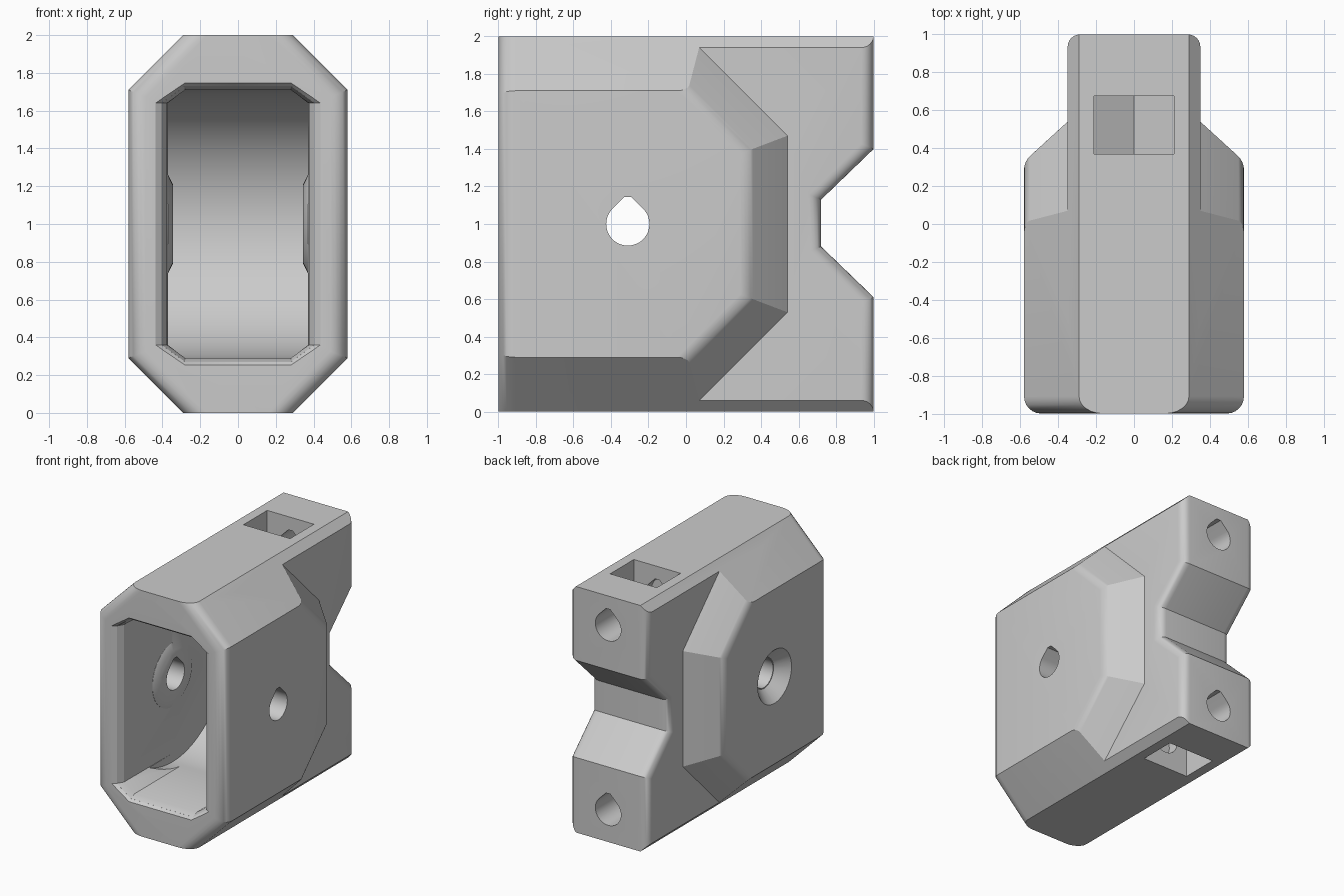
import bpy, bmesh
from math import sin, cos, pi, radians

cube = bpy.data.objects.get("Cube")
if cube:
    bpy.data.objects.remove(cube, do_unlink=True)

grey = bpy.data.materials.new("light grey plastic")
grey.use_nodes = True
grey.diffuse_color = (0.6, 0.6, 0.6, 1)
grey.node_tree.nodes["Principled BSDF"].inputs["Base Color"].default_value = grey.diffuse_color

AXLE_Y, AXLE_Z, POCKET_R = -0.31, 1.0, 0.71


def finish(name, bm):
    bmesh.ops.recalc_face_normals(bm, faces=bm.faces)
    mesh = bpy.data.meshes.new(name)
    bm.to_mesh(mesh)
    bm.free()
    mesh.materials.append(grey)
    ob = bpy.data.objects.new(name, mesh)
    bpy.context.collection.objects.link(ob)
    return ob


def hull_mesh(points):
    bm = bmesh.new()
    for p in points:
        bm.verts.new(p)
    res = bmesh.ops.convex_hull(bm, input=bm.verts)
    loose = [v for v in bm.verts if not v.link_faces]
    bmesh.ops.delete(bm, geom=loose, context='VERTS')
    bmesh.ops.dissolve_limit(bm, angle_limit=radians(0.5), verts=bm.verts, edges=bm.edges)
    return bm


def hull(name, points):
    return finish(name, hull_mesh(points))


def combine(target, tool, operation):
    mod = target.modifiers.new("combine", 'BOOLEAN')
    mod.operation, mod.object, mod.solver = operation, tool, 'EXACT'
    bpy.context.view_layer.objects.active = target
    bpy.ops.object.modifier_apply(modifier=mod.name)
    bpy.data.objects.remove(tool, do_unlink=True)


def octagon(y):
    half = [(0.29, 2), (0.58, 1.71), (0.58, 0.29), (0.29, 0)]
    return [(s * x, y, z) for s in (-1, 1) for x, z in half]


def circle(r, n=48):
    return [(r * cos(2 * pi * i / n), r * sin(2 * pi * i / n)) for i in range(n)]


def teardrop(r):
    # round hole with a clipped pointed top
    return circle(r) + [(-0.164 * r, 1.25 * r), (0.164 * r, 1.25 * r)]


def along_x(profile, x):
    return [(x, AXLE_Y + a, AXLE_Z + b) for a, b in profile]


# Main body with tapered cheeks
points = octagon(-1)
for sx in (-1, 1):
    for sz in (-1, 1):
        points.append((sx * 0.29, 0.07, 1 + sz))
        for x in (0.58, 0.30):
            t = (0.58 - x) / 0.23
            back, total, chamfer = 0.33 + 0.21 * t, 1.72 + 0.29 * t, 2.29 - x
            points.append((sx * x, total - chamfer, 1 + sz * (chamfer - 1)))
            points.append((sx * x, back, 1 + sz * (total - back - 1)))
bm = hull_mesh(points)
front = [e for e in bm.edges if all(v.co.y < -0.99 for v in e.verts)
         and not all(abs(v.co.z - 1) > 0.99 for v in e.verts)]
bmesh.ops.bevel(bm, geom=front, offset=0.09, segments=6, profile=0.5, affect='EDGES')
rim = [e for e in bm.edges if all(abs(v.co.x) > 0.579 and v.co.y > -0.01 for v in e.verts)]
bmesh.ops.bevel(bm, geom=rim, offset=0.04, segments=4, profile=0.5, affect='EDGES')
housing = finish("block_housing", bm)

# Rear mounting slab with notch and rounded back edges
outline = [(-0.5, -0.1), (1, -0.1), (1, 0.61), (0.72, 0.88),
           (0.72, 1.13), (1, 1.40), (1, 2.1), (-0.5, 2.1)]
bm = bmesh.new()
side = bm.faces.new([bm.verts.new((-0.35, y, z)) for y, z in outline])
ext = bmesh.ops.extrude_face_region(bm, geom=[side])
bmesh.ops.translate(bm, vec=(0.7, 0, 0), verts=[v for v in ext["geom"] if isinstance(v, bmesh.types.BMVert)])
bmesh.ops.recalc_face_normals(bm, faces=bm.faces)
back = [e for e in bm.edges if e.verts[0].co.x * e.verts[1].co.x > 0
        and all(v.co.y > 0.7 for v in e.verts)]
bmesh.ops.bevel(bm, geom=back, offset=0.065, segments=6, profile=0.5, affect='EDGES')
slab = finish("rear_slab", bm)
combine(slab, hull("octagon_limit", octagon(-2) + octagon(2)), 'INTERSECT')
combine(housing, slab, 'UNION')


# Sheave pocket: round back, straight mouth, flared lip
def mouth(y, side_x, top):
    half = [(0.28, top), (side_x, 0.64)]
    return [(sx * x, y, 1 + sz * z) for sx in (-1, 1) for sz in (-1, 1) for x, z in half]


wheel = circle(POCKET_R, 96)
combine(housing, hull("pocket_round", along_x(wheel, -0.37) + along_x(wheel, 0.37)), 'DIFFERENCE')
rings = [(-1.01, 0.45, 0.755), (-0.98, 0.405, 0.73), (-0.93, 0.375, 0.71), (AXLE_Y, 0.37, 0.709)]
for a, b in zip(rings, rings[1:]):
    combine(housing, hull("pocket_mouth", mouth(*a) + mouth(b[0] + 0.001, *b[1:])), 'DIFFERENCE')

# Washer bosses on the inner walls
for s in (-1, 1):
    boss = along_x(circle(0.26), s * 0.40) + along_x(circle(0.26), s * 0.37) + along_x(circle(0.21), s * 0.345)
    combine(housing, hull("washer_boss", boss), 'UNION')

# Axle hole and countersink on the right cheek
drop = teardrop(0.115)
combine(housing, hull("axle_hole", along_x(drop, -1) + along_x(drop, 1)), 'DIFFERENCE')
sink = along_x(circle(0.227), -0.59) + along_x(circle(0.122), -0.485)
combine(housing, hull("countersink", sink), 'DIFFERENCE')

# Mounting bolt holes and hexagonal nut slots, top and bottom
for s in (-1, 1):
    z0 = 1 + s * 0.75
    bolt = [(a, y, z0 + b) for y in (0.28, 1.2) for a, b in teardrop(0.115)]
    combine(housing, hull("bolt_hole", bolt), 'DIFFERENCE')
    slot = [(x, y, z0 + s * z) for y in (0.37, 0.675)
            for x, z in [(0, -0.2425), (0.21, -0.121), (0.21, 0.4), (-0.21, 0.4), (-0.21, -0.121)]]
    combine(housing, hull("nut_slot", slot), 'DIFFERENCE')

# Clean up and shade
bm = bmesh.new()
bm.from_mesh(housing.data)
bmesh.ops.remove_doubles(bm, verts=bm.verts, dist=0.0002)
bmesh.ops.dissolve_limit(bm, angle_limit=radians(0.3), verts=bm.verts, edges=bm.edges)
bm.to_mesh(housing.data)
bm.free()
bpy.ops.object.select_all(action='DESELECT')
housing.select_set(True)
bpy.context.view_layer.objects.active = housing
bpy.ops.object.shade_smooth_by_angle(angle=radians(28))
